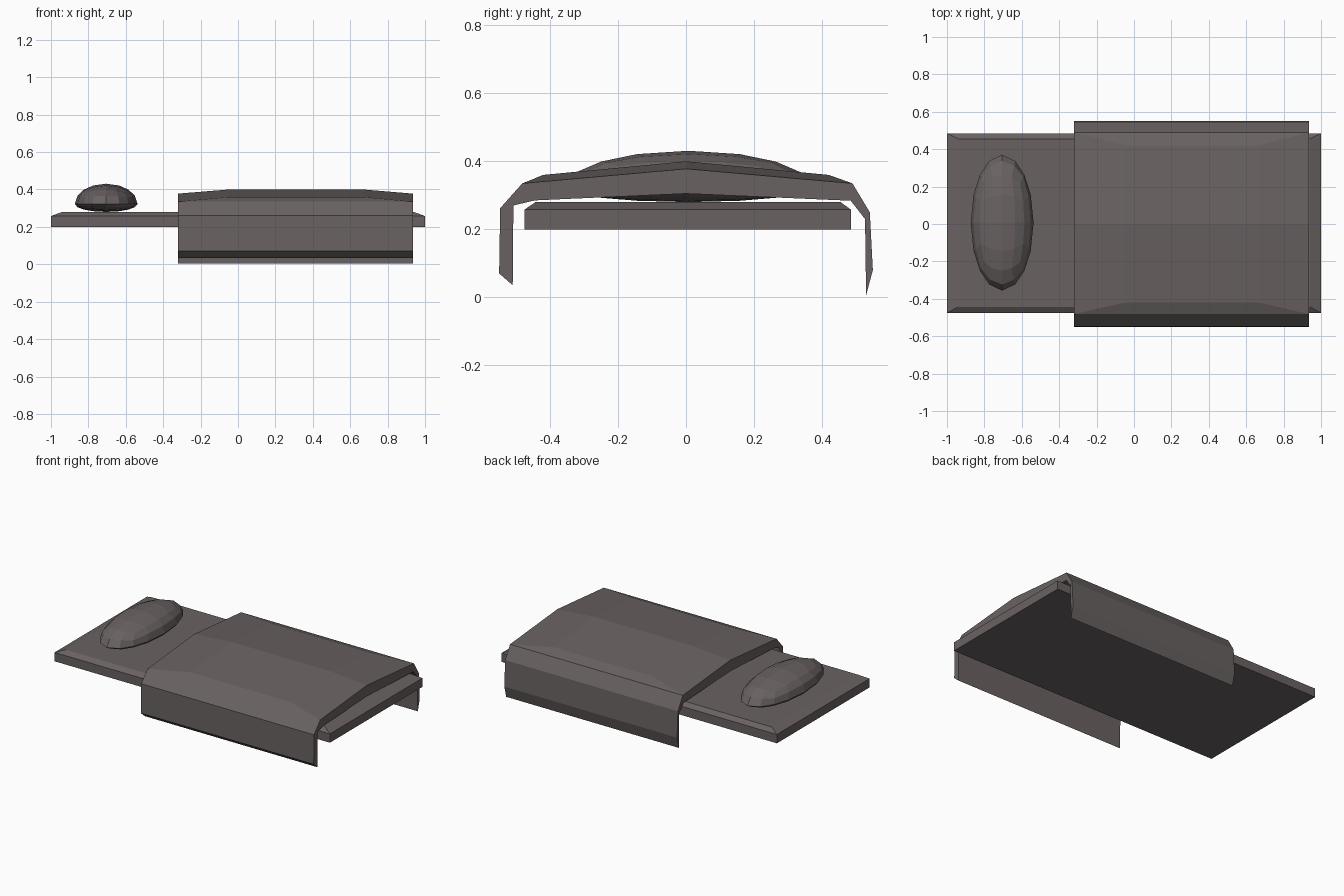
import bpy, bmesh
from mathutils import Vector

if "Cube" in bpy.data.objects:
    bpy.data.objects.remove(bpy.data.objects["Cube"])

fabric = bpy.data.materials.new("dark_grey_fabric")
fabric.diffuse_color = (0.142, 0.121, 0.121, 1)
fabric.use_nodes = True
fabric.node_tree.nodes["Principled BSDF"].inputs["Base Color"].default_value = fabric.diffuse_color


def finish(name, bm):
    bmesh.ops.recalc_face_normals(bm, faces=bm.faces)
    mesh = bpy.data.meshes.new(name)
    bm.to_mesh(mesh)
    bm.free()
    mesh.materials.append(fabric)
    obj = bpy.data.objects.new(name, mesh)
    bpy.context.collection.objects.link(obj)


def loft(bm, rings):
    """Bridge closed rings of points and cap both ends."""
    vs = [[bm.verts.new(p) for p in r] for r in rings]
    n = len(vs[0])
    for a, b in zip(vs, vs[1:]):
        for i in range(n):
            j = (i + 1) % n
            bm.faces.new((a[i], a[j], b[j], b[i]))
    bm.faces.new(vs[0])
    bm.faces.new(vs[-1])


# Mattress: slab with a chamfered top edge
bm = bmesh.new()
loft(bm, [[(-x, y0, z), (x, y0, z), (x, y1, z), (-x, y1, z)]
          for x, y0, y1, z in ((1, -.475, .485, .2), (1, -.475, .485, .258),
                               (.94, -.443, .455, .28))])
finish("mattress", bm)


# Blanket: draped cross-section, puffed up along its middle
def section(x, shoulder, ridge):
    front, back = ((-.42, .36), (.42, .36)) if shoulder else ((-.482, .335), (.49, .335))
    outer = [(-.51, .035), (-.55, .07), (-.547, .262), (-.482, .335), front,
             (0, ridge), back, (.49, .335), (.541, .25), (.55, .08), (.53, .005)]
    inner = [(.527, .23), (.485, .284), (0, .305), (-.445, .285), (-.508, .27)]
    return [(x, y, z) for y, z in outer + inner]


bm = bmesh.new()
loft(bm, [section(-.32, False, .378), section(-.05, True, .40),
          section(.67, True, .40), section(.935, False, .378)])
bmesh.ops.remove_doubles(bm, verts=bm.verts, dist=.0005)
finish("blanket", bm)

# Pillow: cube grid rounded to an ellipsoid with a shallow underside
bm = bmesh.new()
bmesh.ops.create_cube(bm, size=2)
bmesh.ops.subdivide_edges(bm, edges=bm.edges, cuts=3, use_grid_fill=True)
for v in bm.verts:
    # even out the grid spacing before projecting to the sphere
    p = Vector([c * (.83 + .17 * abs(c)) for c in v.co]).normalized()
    v.co = (-.705 + .168 * p.x, .007 + .363 * p.y,
            .323 + (.108 if p.z > 0 else .043) * p.z)
finish("pillow", bm)
